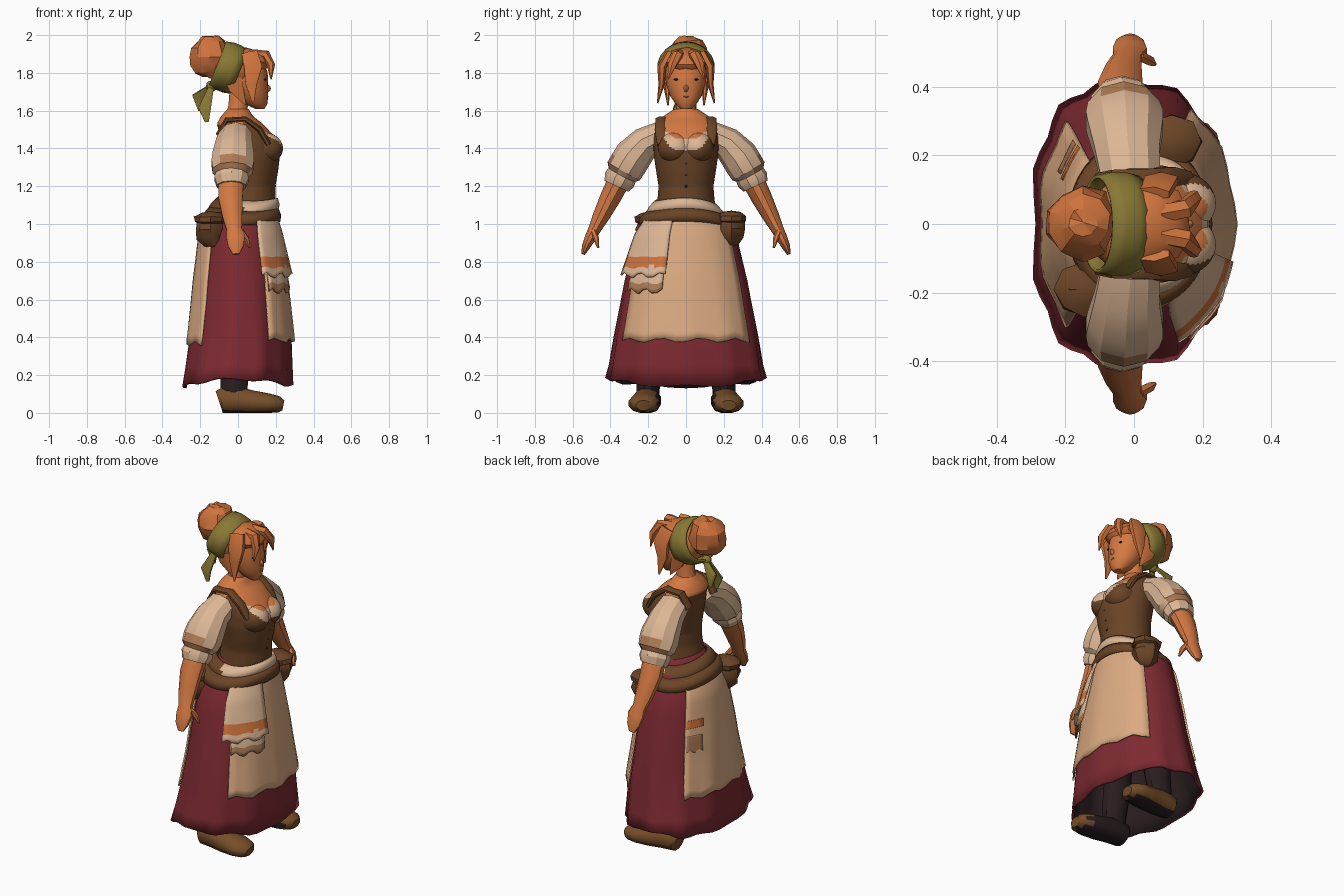
import bpy, bmesh, math, random
from mathutils import Vector, Matrix

cube = bpy.data.objects.get("Cube")
if cube:
    bpy.data.objects.remove(cube, do_unlink=True)


def material(name, rgb):
    m = bpy.data.materials.new(name)
    m.use_nodes = True
    m.diffuse_color = (*rgb, 1)
    bsdf = m.node_tree.nodes["Principled BSDF"]
    bsdf.inputs["Base Color"].default_value = (*rgb, 1)
    bsdf.inputs["Roughness"].default_value = 0.9
    return m


skin = material("skin", (.66, .19, .055))
ginger = material("ginger", (.62, .17, .045))
cream = material("cream linen", (.72, .47, .30))
apron_tan = material("apron linen", (.72, .41, .225))
red = material("maroon wool", (.205, .023, .031))
leather = material("brown leather", (.145, .058, .02))
shoe_brown = material("shoe leather", (.18, .075, .022))
green = material("olive cloth", (.25, .19, .035))
dark = material("dark stocking", (.022, .012, .014))
tan = material("tan trim", (.42, .20, .09))


def finish(name, bm, mats, rule=None, angle=40, solid=0, inner=0):
    me = bpy.data.meshes.new(name)
    if rule:
        for f in bm.faces:
            f.material_index = rule(f.calc_center_median())
    bm.to_mesh(me)
    bm.free()
    ob = bpy.data.objects.new(name, me)
    bpy.context.collection.objects.link(ob)
    for m in mats:
        me.materials.append(m)
    if solid:
        mod = ob.modifiers.new("thickness", 'SOLIDIFY')
        mod.thickness, mod.material_offset = solid, inner
    bpy.ops.object.select_all(action='DESELECT')
    ob.select_set(True)
    bpy.context.view_layer.objects.active = ob
    bpy.ops.object.shade_smooth_by_angle(angle=math.radians(angle))


def loft(name, rows, mats, closed=True, caps=True, **kw):
    """Skin a list of point rows into a surface."""
    bm = bmesh.new()
    vs = [[bm.verts.new(p) for p in row] for row in rows]
    n = len(rows[0])
    for a, b in zip(vs, vs[1:]):
        for i in range(n if closed else n - 1):
            j = (i + 1) % n
            bm.faces.new((a[i], a[j], b[j], b[i]))
    if closed and caps:
        bm.faces.new(vs[0][::-1])
        bm.faces.new(vs[-1])
        bmesh.ops.recalc_face_normals(bm, faces=bm.faces)
    finish(name, bm, mats, **kw)


def tube(name, stations, mats, ref=(1, 0, 0), n=8, floor=None, **kw):
    """Stations are (x, y, z, radius along ref, radius across)."""
    pts = [Vector(s[:3]) for s in stations]
    rows = []
    for i, s in enumerate(stations):
        d = (pts[min(i + 1, len(pts) - 1)] - pts[max(i - 1, 0)]).normalized()
        u = Vector(ref)
        u = (u - u.dot(d) * d).normalized()
        v = d.cross(u)
        row = []
        for k in range(n):
            a = math.tau * (k + .5) / n
            p = pts[i] + u * math.cos(a) * s[3] + v * math.sin(a) * s[4]
            if floor is not None:
                p.z = max(p.z, floor)
            row.append(p)
        rows.append(row)
    loft(name, rows, mats, **kw)


def blob(name, loc, size, mats, seg=12, rings=8, rough=0, seed=1, tilt=0, **kw):
    bm = bmesh.new()
    bmesh.ops.create_uvsphere(bm, u_segments=seg, v_segments=rings, radius=1)
    rng = random.Random(seed)
    m = Matrix.Translation(loc) @ Matrix.Rotation(tilt, 4, 'Y') @ Matrix.Diagonal((*size, 1))
    for v in bm.verts:
        v.co = m @ (v.co * (1 + rng.uniform(-rough, rough)))
    finish(name, bm, mats, **kw)


def profile(table, z):
    for a, b in zip(table, table[1:]):
        if z <= b[0]:
            break
    t = (z - a[0]) / (b[0] - a[0])
    return [p + (q - p) * t for p, q in zip(a[1:], b[1:])]


# Skirt with folds deepening to the hem, squarer at the back, dark inside
SKIRT = [(.14, -.005, .29, .42), (.4, .01, .268, .38), (.7, .01, .238, .325), (.95, .01, .205, .265),
         (1.05, .02, .175, .205), (1.11, .045, .15, .155), (1.16, .055, .137, .14)]


def skirt_point(a, z, off=0):
    cx, rx, ry = profile(SKIRT, z)
    fold = 1 + .028 * math.cos(11 * a) * max(0, (.95 - z) / .8)
    low = 1 - min(1, max(0, (z - .14) / .45))
    squareness = 1 - low * (.22 if math.cos(a) < 0 else .06)
    c, s = (math.copysign(abs(v) ** squareness, v) for v in (math.cos(a), math.sin(a)))
    return Vector((cx + (rx * fold + off) * c, (ry * fold + off) * s, z))


angles = [math.tau * i / 44 for i in range(44)]
rows = [[skirt_point(a, z) for a in angles] for z in (.14, .25, .4, .55, .7, .85, .95, 1.05, 1.11, 1.16)]
for p, a in zip(rows[0], angles):
    p.z += .02 - .02 * math.cos(2 * a) + .008 * math.cos(7 * a)
loft("skirt", rows, [red, dark], caps=False, solid=.015, inner=1)


def panel(name, a0, a1, z0, z1, off0, off1, mats, wave=.012, steps=14, rule=None):
    """Cloth hanging over the skirt between two angles in degrees."""
    rows = []
    for r in range(17):
        t = r / 16
        row = []
        for i in range(steps + 1):
            a = math.radians(a0 + (a1 - a0) * i / steps)
            p = skirt_point(a, z0 + (z1 - z0) * t, off0 + (off1 - off0) * t)
            p.z += wave * math.sin(i * 1.7) * (1 - t) ** 6
            row.append(p)
        rows.append(row)
    loft(name, rows, mats, closed=False, solid=.01, rule=rule)


panel("front_apron", -57, 57, .385, 1.05, .018, .014, [apron_tan])
panel("back_apron", 134, 226, .37, 1.04, .014, .014, [apron_tan])
panel("towel_under", -56, -20, .645, .98, .042, .02, [tan, cream], wave=.015, steps=8, rule=lambda c: int(c.z > .69))
panel("towel", -66, -17, .73, 1.04, .06, .022, [cream, ginger], wave=.015, steps=9,
      rule=lambda c: int(.775 < c.z < .83))
panel("back_stripe", 135, 156, .775, .82, .017, .017, [ginger], wave=0, steps=4)
panel("back_stain", 136, 154, .64, .73, .016, .016, [tan], wave=.01, steps=6)

# Belt and sash around the waist; the sash shows linen only at the front
for name, z0, z1, off, mats in (("belt", 1.0, 1.07, .02, [leather]), ("sash", 1.055, 1.125, .016, [leather, cream])):
    rows = [[skirt_point(a, z0 + (z1 - z0) * t, off + .01 * math.sin(math.pi * t))
             + Vector((0, 0, .014 * math.sin(a * 2 + 1.2) - .012 * math.sin(a))) for a in angles] for t in (0, .5, 1)]
    loft(name, rows, mats, caps=False, solid=.012, rule=lambda c: int(c.x > .02) if name == "sash" else 0)

# Belt pouches with flaps
for name, (x, y, z), seed in (("left_pouch", (.11, .24, .975), 3), ("right_pouch", (-.145, -.19, .97), 5)):
    blob(name, (x, y, z), (.08, .075, .095), [leather], seg=8, rings=6, rough=.1, seed=seed)
    blob(name + "_flap", (x, y, z + .055), (.09, .082, .042), [leather], seg=8, rings=5, rough=.06, seed=seed)

# Bodice, blouse edge and upper chest coloured by the neckline curve
TORSO = [(1.1, .05, .148, .155), (1.14, .055, .145, .15), (1.2, .06, .138, .145), (1.28, .07, .142, .158),
         (1.36, .07, .152, .17), (1.43, .06, .155, .172), (1.48, .04, .138, .172), (1.53, .01, .122, .162),
         (1.57, -.005, .085, .12), (1.61, 0, .055, .06)]


def neckline(c):
    if c.x < .03:
        return 2 if c.z > 1.53 else 0
    h = c.z - 1.393 - .14 * (abs(c.y) / .14) ** 4
    return 2 if h > .06 else 1 if h > 0 else 0


rows = []
for i in range(41):
    z = 1.12 + .49 * i / 40
    cx, rx, ry = profile(TORSO, z)
    rows.append([Vector((cx + rx * math.cos(a), ry * math.sin(a), z)) for a in angles])
loft("bodice", rows, [leather, cream, skin], rule=neckline)
for s, side in ((1, "left"), (-1, "right")):
    blob(side + "_bust", (.138, s * .06, 1.40), (.1, .09, .085), [leather, cream, skin], seg=36, rings=32, rule=neckline)
for z in (1.20, 1.26, 1.32):
    blob("lace", (.197 + (z - 1.2) * .13, 0, z), (.006, .012, .007), [dark], seg=6, rings=4)

# Neck and face
tube("neck", [(-.01, 0, 1.55, .065, .07), (0, 0, 1.62, .053, .053), (.01, 0, 1.72, .055, .055)], [skin], n=12)
FACE = [(.115, 0, 1.61, .025, .028), (.095, 0, 1.635, .06, .056), (.075, 0, 1.68, .085, .085),
        (.05, 0, 1.74, .11, .105), (.04, 0, 1.80, .117, .112), (.03, 0, 1.87, .105, .1)]
rows = [[Vector((x + rx * math.cos(a), ry * math.sin(a), z)) for a in angles[::3]] for x, y, z, rx, ry in FACE]
loft("face", rows, [skin])
blob("nose", (.154, 0, 1.718), (.02, .014, .02), [skin], seg=8, rings=6)
blob("mouth", (.157, 0, 1.675), (.005, .015, .005), [tan], seg=8, rings=4)

# Hair cap, bun and loose locks
blob("hair_cap", (-.02, 0, 1.825), (.125, .135, .115), [ginger], seg=14, rings=10, rough=.03)
blob("fringe", (.065, 0, 1.865), (.105, .118, .062), [ginger], seg=10, rings=7, rough=.06, seed=4, tilt=.35)
blob("bun", (-.148, .005, 1.885), (.11, .108, .115), [ginger], seg=10, rings=8, rough=.09, seed=8, angle=25)
for s, side in ((1, "left"), (-1, "right")):
    blob(side + "_eye", (.143, s * .052, 1.765), (.007, .014, .005), [dark], seg=8, rings=5)
    tube(side + "_side_lock", [(.06, s * .09, 1.905, .05, .02), (.08, s * .128, 1.83, .055, .024),
                               (.07, s * .13, 1.74, .035, .016), (.08, s * .15, 1.64, .004, .004)], [ginger], n=6)
    tube(side + "_front_lock", [(.08, s * .03, 1.895, .03, .03), (.15, s * .045, 1.895, .03, .025),
                                (.175, s * .075, 1.84, .025, .022), (.175, s * .095, 1.765, .003, .003)],
         [ginger], ref=(0, 1, 0), n=6)
    tube(side + "_nape_lock", [(-.03, s * .1, 1.79, .06, .024), (-.01, s * .1, 1.72, .045, .018),
                               (.04, s * .095, 1.63, .004, .004)], [ginger], n=6)

# Headscarf band, tilted back in front of the bun, with two tails
rows = []
along, across = Vector((.37, 0, .93)), Vector((.93, 0, -.37))
for w, grow in ((-.06, -.006), (-.02, .004), (.02, .004), (.06, -.006)):
    rows.append([Vector((-.05, 0, 1.828)) + across * w + along * ((.12 + grow) * math.cos(a))
                 + Vector((0, (.138 + grow) * math.sin(a), 0)) for a in angles[::2]])
loft("headscarf", rows, [green], caps=False, solid=.01)
blob("scarf_knot", (-.14, 0, 1.73), (.03, .03, .03), [green], seg=8, rings=6)
for y, end in ((-.03, (-.165, -.06, 1.54)), (.03, (-.20, .05, 1.60))):
    mid = (end[0] - .012, end[1], end[2] + .07)
    tube("scarf_tail", [(-.14, y * .3, 1.73, .015, .012), (*mid, .038, .01), (*end, .012, .004)], [green], n=6)

# Shoulders, sleeves, arms, legs and shoes, both sides
for s, side in ((1, "left"), (-1, "right")):
    def flip(*stations):
        return [(x, s * y, z, a, b) for x, y, z, a, b in stations]

    tube(side + "_strap", flip((.16, .125, 1.42, .03, .018), (.115, .135, 1.50, .033, .018), (.04, .13, 1.555, .033, .016),
                               (-.06, .13, 1.55, .03, .016), (-.105, .12, 1.47, .03, .016)), [leather], ref=(0, 1, 0))
    tube(side + "_sleeve", flip((-.01, .13, 1.47, .09, .075), (-.02, .215, 1.43, .10, .086), (-.025, .28, 1.36, .115, .10),
                                (-.028, .305, 1.32, .118, .10), (-.03, .33, 1.28, .11, .098), (-.03, .345, 1.25, .08, .07)),
         [cream, tan], n=10, angle=30, rule=lambda c: int(c.z < 1.37 and abs(c.y) > .375))
    tube(side + "_cuff", flip((-.03, .335, 1.265, .088, .08), (-.035, .352, 1.235, .095, .085),
                              (-.035, .368, 1.20, .08, .07)), [cream], n=10, angle=30)
    tube(side + "_arm", flip((-.035, .35, 1.24, .07, .06), (-.04, .40, 1.14, .068, .055), (-.03, .45, 1.04, .055, .044),
                             (-.02, .485, .97, .042, .033), (-.012, .505, .93, .052, .03), (-.012, .53, .88, .042, .022),
                             (-.01, .545, .84, .018, .01)), [skin], n=10)
    tube(side + "_thumb", flip((.015, .49, .96, .018, .016), (.045, .475, .92, .016, .015), (.06, .465, .875, .006, .006)),
         [skin], n=6)
    tube(side + "_leg", flip((-.02, .205, .05, .075, .06), (-.02, .2, .14, .075, .062), (-.02, .17, .35, .085, .075),
                             (0, .12, .7, .09, .085)), [dark], n=10)
    tube(side + "_shoe", flip((-.10, .205, .06, .05, .06), (-.085, .205, .065, .068, .07), (0, .205, .065, .075, .075),
                              (.08, .215, .055, .08, .065), (.16, .222, .05, .085, .055), (.215, .225, .045, .07, .045),
                              (.24, .225, .04, .04, .028)), [shoe_brown, dark], ref=(0, 1, 0), n=12, floor=0,
         rule=lambda c: int(c.z < .012 or abs(c.y) < .152))
